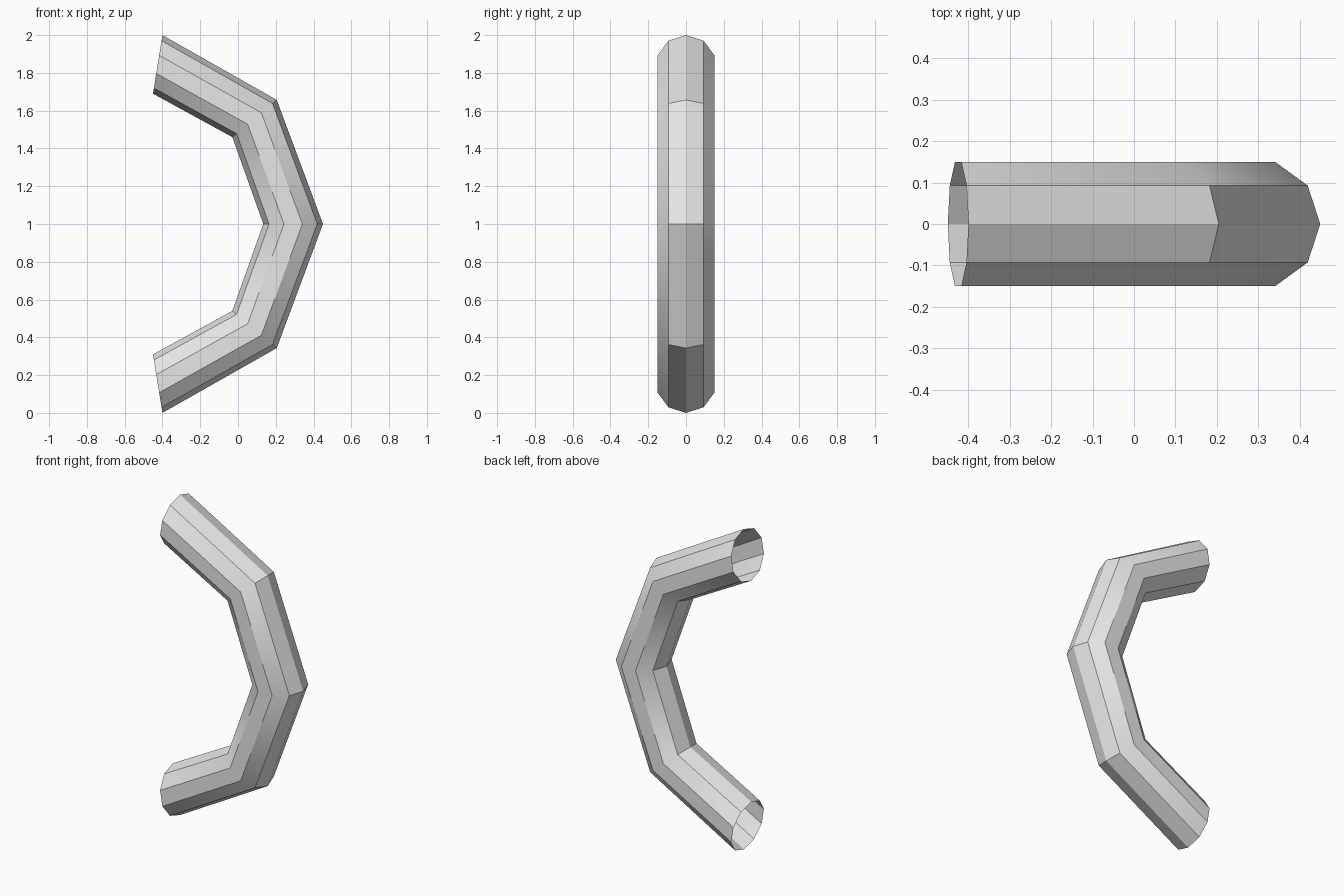
import bpy, bmesh, math

cube = bpy.data.objects.get("Cube")
if cube:
    bpy.data.objects.remove(cube, do_unlink=True)

SIDES = 10
RADIUS_Y = 0.158

# Plain grey material
grey = bpy.data.materials.new("light grey")
grey.use_nodes = True
colour = (0.8, 0.8, 0.8, 1)
grey.diffuse_color = colour
grey.node_tree.nodes["Principled BSDF"].inputs["Base Color"].default_value = colour

# Ring stations of the upper half as (outer x, outer z), (inner x, inner z)
upper = [((-0.40, 2.0), (-0.45, 1.69)),
         ((0.205, 1.657), (-0.03, 1.46)),
         ((0.45, 1.0), (0.134, 1.0))]
# Mirror the end stations about mid height
lower = [tuple((x, 2 - z) for x, z in s) for s in upper[1::-1]]

# Bent open tube, swept through mitred rings
bm = bmesh.new()
rings = []
for (ox, oz), (ix, iz) in upper + lower:
    ring = []
    for k in range(SIDES):
        a = math.tau * k / SIDES
        t = (1 + math.cos(a)) / 2
        ring.append(bm.verts.new((ix + (ox - ix) * t,
                                  RADIUS_Y * math.sin(a),
                                  iz + (oz - iz) * t)))
    rings.append(ring)

for r, s in zip(rings, rings[1:]):
    for k in range(SIDES):
        n = (k + 1) % SIDES
        bm.faces.new((r[k], r[n], s[n], s[k]))

# Point the outermost faces away from the tube centre
bm.normal_update()
outer = max(bm.faces, key=lambda f: f.calc_center_median().x)
if outer.normal.x < 0:
    bmesh.ops.reverse_faces(bm, faces=bm.faces[:])

mesh = bpy.data.meshes.new("bent_tube")
bm.to_mesh(mesh)
bm.free()
mesh.materials.append(grey)
tube = bpy.data.objects.new("bent_tube", mesh)
bpy.context.collection.objects.link(tube)

# Soft bends along the sides, crisp lengthwise edges
bpy.ops.object.select_all(action='DESELECT')
tube.select_set(True)
bpy.context.view_layer.objects.active = tube
bpy.ops.object.shade_smooth_by_angle(angle=math.radians(30))
